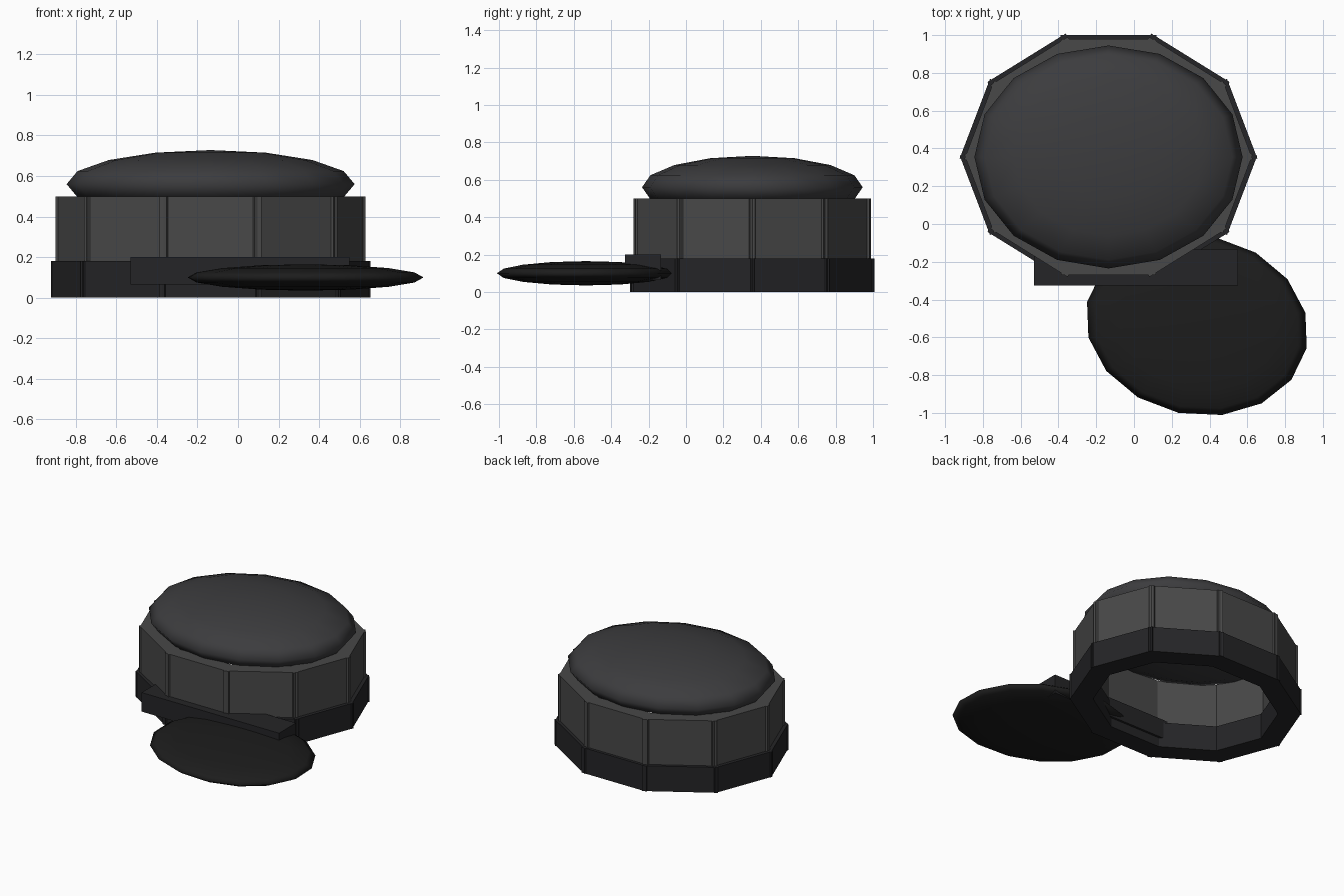
import bpy, bmesh
from math import cos, sin, pi, atan2, radians
from mathutils import Matrix, Vector

if "Cube" in bpy.data.objects:
    bpy.data.objects.remove(bpy.data.objects["Cube"])

CX, CY = -0.135, 0.355      # centre of the cap body
SIDES = 10


def material(name, r, g, b):
    m = bpy.data.materials.new(name)
    m.diffuse_color = (r, g, b, 1)
    m.use_nodes = True
    m.node_tree.nodes["Principled BSDF"].inputs["Base Color"].default_value = m.diffuse_color
    return m


def finish(name, bm, mat, smooth=False):
    mesh = bpy.data.meshes.new(name)
    bm.to_mesh(mesh)
    bm.free()
    mesh.materials.append(mat)
    for p in mesh.polygons:
        p.use_smooth = smooth
    ob = bpy.data.objects.new(name, mesh)
    bpy.context.collection.objects.link(ob)
    return ob


def add_box(bm, centre, size, angle=0.0):
    mat = (Matrix.Translation(centre) @ Matrix.Rotation(angle, 4, 'Z')
           @ Matrix.Diagonal((*size, 1)))
    bmesh.ops.create_cube(bm, size=1, matrix=mat)


def panel_ring(name, rx, ry, thick, z0, z1, overlap, mat):
    """Oval ring of flat panels whose ends cross slightly at the corners."""
    bm = bmesh.new()
    pts = [Vector((CX + rx * cos(2 * pi * i / SIDES),
                   CY + ry * sin(2 * pi * i / SIDES), (z0 + z1) / 2))
           for i in range(SIDES)]
    for a, b in zip(pts, pts[1:] + pts[:1]):
        d = b - a
        add_box(bm, (a + b) / 2, (d.length + 2 * overlap, thick, z1 - z0),
                atan2(d.y, d.x))
    return finish(name, bm, mat)


def ellipsoid(name, centre, radii, angle, mat):
    bm = bmesh.new()
    m = (Matrix.Translation(centre) @ Matrix.Rotation(angle, 4, 'Z')
         @ Matrix.Diagonal((*radii, 1)))
    bmesh.ops.create_uvsphere(bm, u_segments=16, v_segments=8, radius=1, matrix=m)
    return finish(name, bm, mat, smooth=True)


side_grey = material("side_grey", 0.065, 0.065, 0.065)
top_grey = material("top_grey", 0.045, 0.045, 0.048)
band_dark = material("band_dark", 0.018, 0.018, 0.02)
brim_dark = material("brim_dark", 0.012, 0.012, 0.012)

# Upright side panels and the thicker head band below them
panel_ring("side_panels", 0.705, 0.605, 0.10, 0.10, 0.50, 0.033, side_grey)
panel_ring("head_band", 0.71, 0.605, 0.14, 0.0, 0.18, 0.035, band_dark)

# Flattened dome closing the top
ellipsoid("crown_top", (CX, CY, 0.56), (0.71, 0.59, 0.168), 0, top_grey)

# Flat brim, turned to one side
ellipsoid("brim", (0.333, -0.535, 0.10), (0.594, 0.475, 0.065),
          radians(-11.8), brim_dark)

# Strip joining brim and band
bm = bmesh.new()
add_box(bm, (0.01, -0.23, 0.1325), (1.08, 0.19, 0.135))
finish("brim_strip", bm, band_dark)
